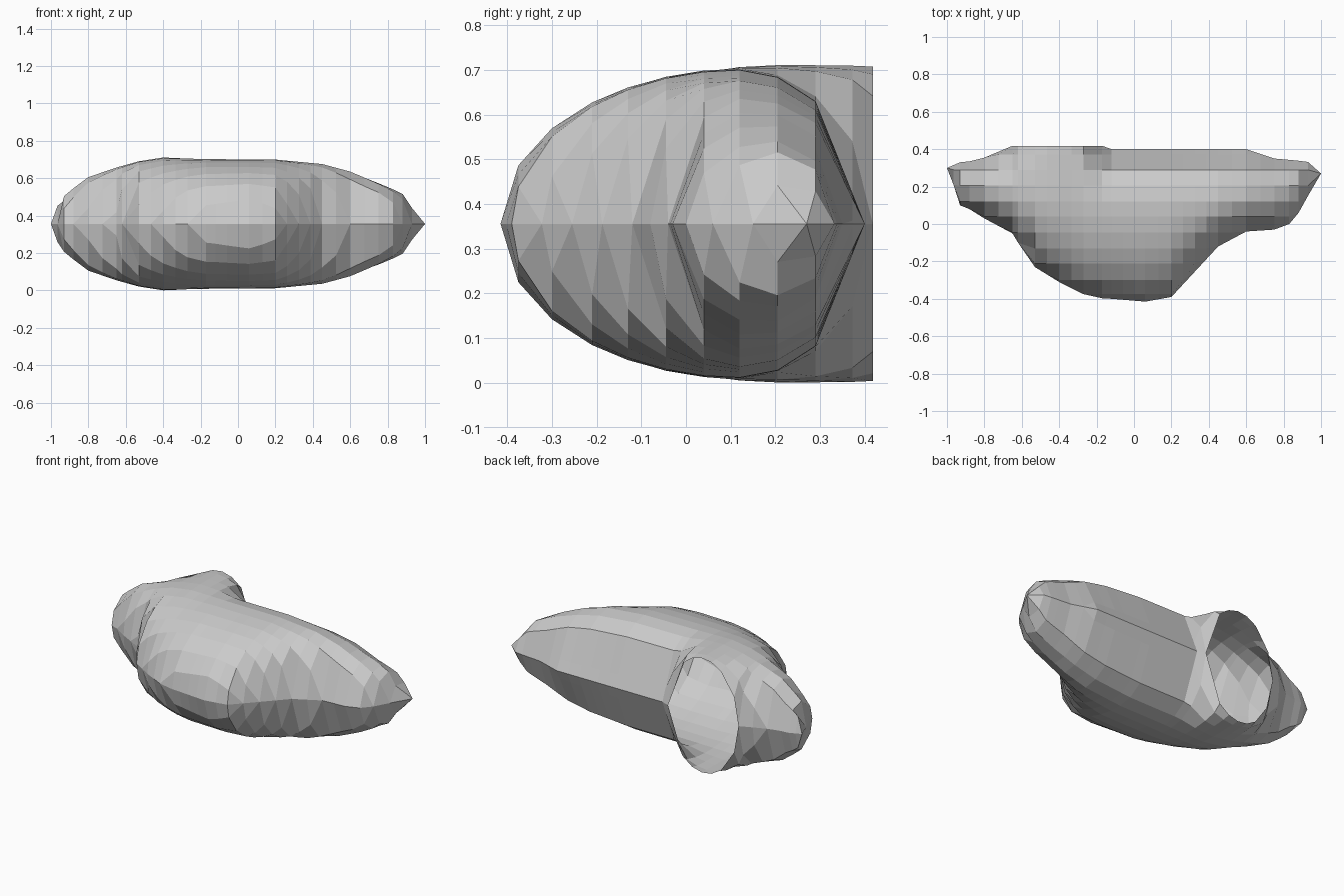
import bpy, bmesh, math

if "Cube" in bpy.data.objects:
    bpy.data.objects.remove(bpy.data.objects["Cube"])

MID = 0.356                      # height of the horizontal symmetry plane
HOLE_X, HOLE_R, HOLE_H = -0.41, 0.24, 0.352
ROWS = [-.375, -.30, -.21, -.13, -.045, .04, .12, .205, .29, .372]

# Key cross-sections along x: x, front y, crown y, back y, half height
KEYS = [
    (-1.00, .30, .30, .30, 0), (-.965, .21, .26, .315, .11),
    (-.93, .10, .22, .33, .15), (-.88, .08, .20, .335, .19),
    (-.80, .03, .20, .355, .25), (-.65, -.05, .18, .418, .302),
    (-.62, -.10, .18, .418, .31), (-.53, -.23, .18, .418, .335),
    (-.40, -.31, .20, .418, .355), (-.27, -.375, .16, .418, .35),
    (-.17, -.397, .12, .418, .347), (-.12, -.40, .12, .40, .346),
    (.06, -.415, .12, .40, .345), (.20, -.39, .12, .40, .344),
    (.45, -.12, .12, .40, .32), (.60, -.04, .13, .40, .28),
    (.75, -.03, .17, .35, .222), (.83, 0, .19, .343, .185),
    (.88, .06, .20, .338, .16), (.93, .15, .23, .332, .09),
    (1.00, .27, .27, .27, 0),
]

# Split wide gaps between key sections
SECTIONS = [KEYS[0]]
for a, b in zip(KEYS, KEYS[1:]):
    n = max(1, round((b[0] - a[0]) / 0.068))
    for k in range(1, n + 1):
        SECTIONS.append([p + (q - p) * k / n for p, q in zip(a, b)])


def half_section(x, yf, yc, yb, h):
    """(y, height) points from the front seam over the crown to the back."""
    # The back closes on the seam, or stops at the rim of the opening
    u = (x - HOLE_X) / HOLE_R
    rim = HOLE_H * math.sqrt(max(0, 1 - u * u)) if abs(u) < 0.99 else 0

    def height(y):
        if y <= yf:
            return 0
        if y < yc:
            return h * math.sqrt(1 - ((yc - y) / (yc - yf)) ** 2)
        if y >= yb:
            return rim
        v = (y - yc) / (yb - yc)
        return rim + (h - rim) * math.sqrt(1 - v ** (2.5 if x < -.6 else 2))

    pts = [(yf, 0)]
    for y in ROWS:
        y = min(max(y, yf), yb)
        z = height(y)
        if y > .29 and x > -.16:             # flat back panels
            z = height(.29) * (yb - y) / max(yb - .29, .001)
        pts.append((y, z))
    return pts + [(yb, rim)]


# Hollow shell with one open mouth at the back
bm = bmesh.new()
for side in (1, -1):
    rows = [[bm.verts.new((s[0], y, MID + side * z)) for y, z in half_section(*s)]
            for s in SECTIONS]
    for a, b in zip(rows, rows[1:]):
        for j in range(len(a) - 1):
            quad = (a[j], b[j], b[j + 1], a[j + 1])
            bm.faces.new(quad if side > 0 else quad[::-1])
bmesh.ops.remove_doubles(bm, verts=bm.verts, dist=0.0005)
bmesh.ops.dissolve_degenerate(bm, dist=0.0005, edges=bm.edges)
bmesh.ops.recalc_face_normals(bm, faces=bm.faces)

mesh = bpy.data.meshes.new("hollow_shell")
bm.to_mesh(mesh)
bm.free()
shell = bpy.data.objects.new("hollow_shell", mesh)
bpy.context.collection.objects.link(shell)

grey = bpy.data.materials.new("light grey")
grey.diffuse_color = (0.6, 0.6, 0.6, 1)
grey.use_nodes = True
grey.node_tree.nodes["Principled BSDF"].inputs["Base Color"].default_value = grey.diffuse_color
mesh.materials.append(grey)
